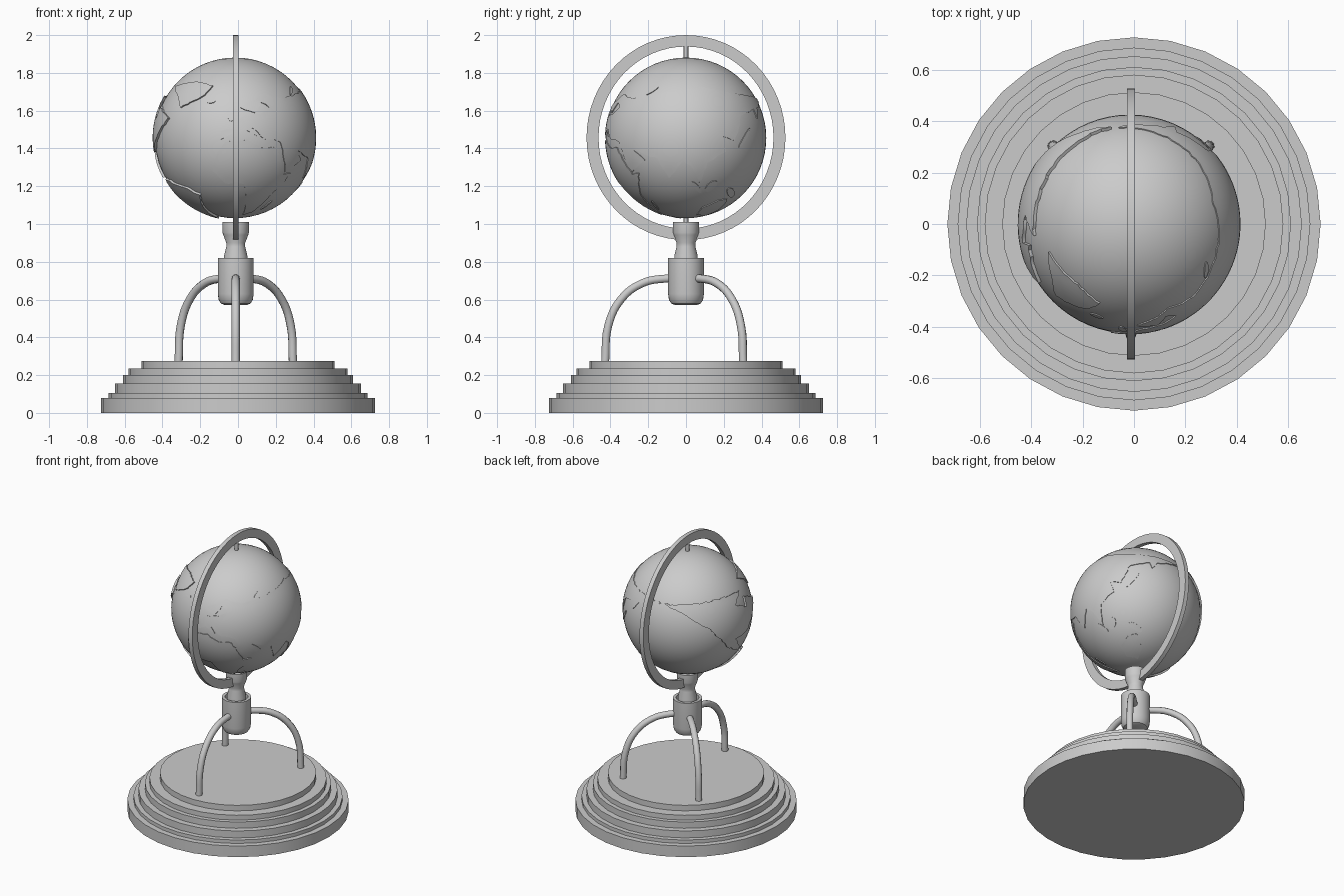
import bpy, bmesh, math, random
from mathutils import Vector
from mathutils.geometry import delaunay_2d_cdt

if "Cube" in bpy.data.objects:
    bpy.data.objects.remove(bpy.data.objects["Cube"])

random.seed(4)
AX = -0.012                        # x of the globe axis
C = Vector((AX - 0.003, 0, 1.456))  # globe centre
R = 0.425


def smooth(ob, angle=35):
    bpy.ops.object.select_all(action='DESELECT')
    ob.select_set(True)
    bpy.context.view_layer.objects.active = ob
    bpy.ops.object.shade_smooth_by_angle(angle=math.radians(angle))


def finish(name, bm, angle=35):
    bmesh.ops.recalc_face_normals(bm, faces=bm.faces[:])
    me = bpy.data.meshes.new(name)
    bm.to_mesh(me)
    bm.free()
    ob = bpy.data.objects.new(name, me)
    bpy.context.collection.objects.link(ob)
    smooth(ob, angle)
    return ob


def bridge(bm, a, b):
    for i in range(len(a)):
        j = (i + 1) % len(a)
        bm.faces.new((a[i], a[j], b[j], b[i]))


def lathe(name, profile, x=0.0, seg=32):
    """Closed solid of revolution from (radius, z) points."""
    bm = bmesh.new()
    turn = [2 * math.pi * i / seg for i in range(seg)]
    rings = [[bm.verts.new((x + r * math.cos(t), r * math.sin(t), z)) for t in turn]
             for r, z in profile]
    for a, b in zip(rings, rings[1:]):
        bridge(bm, a, b)
    bm.faces.new(rings[0])
    bm.faces.new(rings[-1])
    return finish(name, bm)


# stepped round base
profile, z0 = [], 0.0
for r, z in [(0.725, 0.08), (0.685, 0.105), (0.652, 0.155),
             (0.61, 0.20), (0.58, 0.235), (0.512, 0.275)]:
    profile += [(r, z0), (r, z)]
    z0 = z
lathe("stepped_base", profile)

# hub cup with rounded bottom, and turned neck above it
lathe("hub", [(0.06, 0.572), (0.078, 0.579), (0.09, 0.598), (0.095, 0.63),
              (0.095, 0.82), (0.075, 0.82), (0.075, 0.79)], AX)
lathe("neck", [(0.062, 0.78), (0.062, 0.83), (0.05, 0.88), (0.05, 0.9),
               (0.066, 0.942), (0.07, 0.955), (0.07, 1.01)], AX)

# three arched legs
path = [(0.04, 0.708), (0.12, 0.71), (0.235, 0.685), (0.345, 0.60),
        (0.412, 0.46), (0.428, 0.27)]
for name, deg in (("front_leg", -90), ("back_right_leg", 45), ("back_left_leg", 135)):
    a = math.radians(deg)
    cu = bpy.data.curves.new(name, 'CURVE')
    cu.dimensions = '3D'
    cu.bevel_depth = 0.022
    cu.bevel_resolution = 3
    cu.use_fill_caps = True
    cu.resolution_u = 5
    sp = cu.splines.new('BEZIER')
    sp.bezier_points.add(len(path) - 1)
    for p, (r, z) in zip(sp.bezier_points, path):
        p.co = (AX + r * math.cos(a), r * math.sin(a), z)
        p.handle_left_type = p.handle_right_type = 'AUTO'
    ob = bpy.data.objects.new(name, cu)
    bpy.context.collection.objects.link(ob)
    bpy.ops.object.select_all(action='DESELECT')
    ob.select_set(True)
    bpy.context.view_layer.objects.active = ob
    bpy.ops.object.convert(target='MESH')
    smooth(bpy.context.object, 45)

# slightly oval flat meridian ring
bm = bmesh.new()
turn = [2 * math.pi * i / 64 for i in range(64)]
outer, inner = (0.5265, 0.5425), (0.463, 0.482)
loops = [[bm.verts.new((AX + x, ry * math.cos(t), 1.4575 + rz * math.sin(t))) for t in turn]
         for (ry, rz), x in ((outer, -0.015), (outer, 0.015), (inner, 0.015), (inner, -0.015))]
for k in range(4):
    bridge(bm, loops[k], loops[(k + 1) % 4])
finish("meridian_ring", bm)

# pivot pins
for name, a, b in (("top_pin", 1.86, 1.95), ("bottom_pin", 0.965, 1.05)):
    lathe(name, [(0.012, a), (0.012, b)], AX, 16)

# globe ball
bm = bmesh.new()
bmesh.ops.create_uvsphere(bm, u_segments=64, v_segments=32, radius=R)
bmesh.ops.translate(bm, verts=bm.verts, vec=C)
finish("globe", bm, 60)


# raised land: coarse longitude/latitude outlines, roughened and wrapped on the ball
def on_ball(lon, lat, r):
    a, b = math.radians(lon - 91), math.radians(lat - 38)
    return C + r * Vector((math.cos(a) * math.cos(b), math.sin(a) * math.cos(b), math.sin(b)))


def inside(x, y, pts):
    hit = False
    for (x1, y1), (x2, y2) in zip(pts, pts[1:] + pts[:1]):
        if (y1 > y) != (y2 > y) and x < (x2 - x1) * (y - y1) / (y2 - y1) + x1:
            hit = not hit
    return hit


def land(name, pts, rise=0.004):
    coast = []
    for (x1, y1), (x2, y2) in zip(pts, pts[1:] + pts[:1]):
        n = max(1, int(math.hypot(x2 - x1, y2 - y1) / 3))
        for k in range(n):
            j = 0.7 if k else 0
            coast.append((x1 + (x2 - x1) * k / n + random.uniform(-j, j),
                          y1 + (y2 - y1) * k / n + random.uniform(-j, j)))
    grid = [(x, y) for x in range(-172, 192, 4) for y in range(-48, 84, 4)
            if all(inside(x + dx, y + dy, coast) for dx in (-1, 1) for dy in (-1, 1))]
    n = len(coast)
    res = delaunay_2d_cdt([Vector(p) for p in coast + grid],
                          [(i, (i + 1) % n) for i in range(n)], [list(range(n))], 1, 1e-4)
    bm = bmesh.new()
    vs = [bm.verts.new(on_ball(p.x, p.y, R + rise)) for p in res[0]]
    for f in res[2]:
        bm.faces.new([vs[i] for i in f])
    rim = [e for e in bm.edges if len(e.link_faces) == 1]
    for v in bmesh.ops.extrude_edge_only(bm, edges=rim)["geom"]:
        if isinstance(v, bmesh.types.BMVert):
            v.co = C + (v.co - C).normalized() * (R - 0.006)
    bmesh.ops.delete(bm, geom=[v for v in bm.verts if not v.link_faces], context='VERTS')
    me = finish(name, bm).data
    p = me.polygons[0]
    if p.normal.dot(p.center - C) < 0:        # make the skin face outwards
        me.flip_normals()


land("eurasia", [
    (-9, 37), (-9, 43), (-2, 44), (8, 54), (20, 55), (28, 60), (22, 64), (16, 56), (5, 60),
    (25, 71), (42, 67), (72, 72), (104, 77), (130, 72), (188, 66), (162, 60), (156, 52),
    (154, 59), (136, 54), (128, 36), (118, 39), (121, 28), (107, 20), (103, 2), (96, 16),
    (89, 22), (77, 8), (70, 23), (50, 29), (59, 22), (44, 13), (35, 35), (27, 37), (23, 37),
    (13, 45), (17, 39), (8, 44)])
land("africa", [(-6, 35), (10, 37), (20, 31), (32, 31), (43, 11), (51, 12), (40, -5),
                (32, -29), (18, -34), (9, 3), (-8, 4), (-17, 14), (-10, 30)])
land("north_america", [(-168, 66), (-108, 69), (-82, 68), (-94, 59), (-79, 52), (-77, 61),
                       (-56, 52), (-81, 30), (-97, 28), (-83, 9), (-106, 22), (-124, 44),
                       (-150, 60)], 0.012)
land("south_america", [(-77, 8), (-50, 1), (-35, -6), (-57, -37), (-72, -40), (-81, -5)], 0.012)
land("greenland", [(-45, 60), (-54, 69), (-70, 77), (-40, 82), (-20, 78), (-25, 70)], 0.008)
land("australia", [(114, -22), (131, -12), (142, -11), (153, -26), (149, -37), (116, -34)])

# small islands: name, centre, half length, half width, slant
for name, lon, lat, a, b, deg in (
        ("iceland", -19, 65, 4, 1.5, 0), ("britain", -3, 54, 4.5, 2, 110),
        ("japan", 138, 38, 9, 1.5, 50), ("madagascar", 46, -19, 6, 2, 70),
        ("borneo", 114, 1, 6, 4, 45), ("sumatra", 101, 0, 7, 1.8, 135),
        ("new_guinea", 141, -5, 9, 3, 155), ("arctic_island", 60, 74, 6, 1.5, 35)):
    t = math.radians(deg)
    oval = [(a * math.cos(k * math.pi / 5), b * math.sin(k * math.pi / 5)) for k in range(10)]
    land(name, [(lon + x * math.cos(t) - y * math.sin(t), lat + x * math.sin(t) + y * math.cos(t))
                for x, y in oval])
